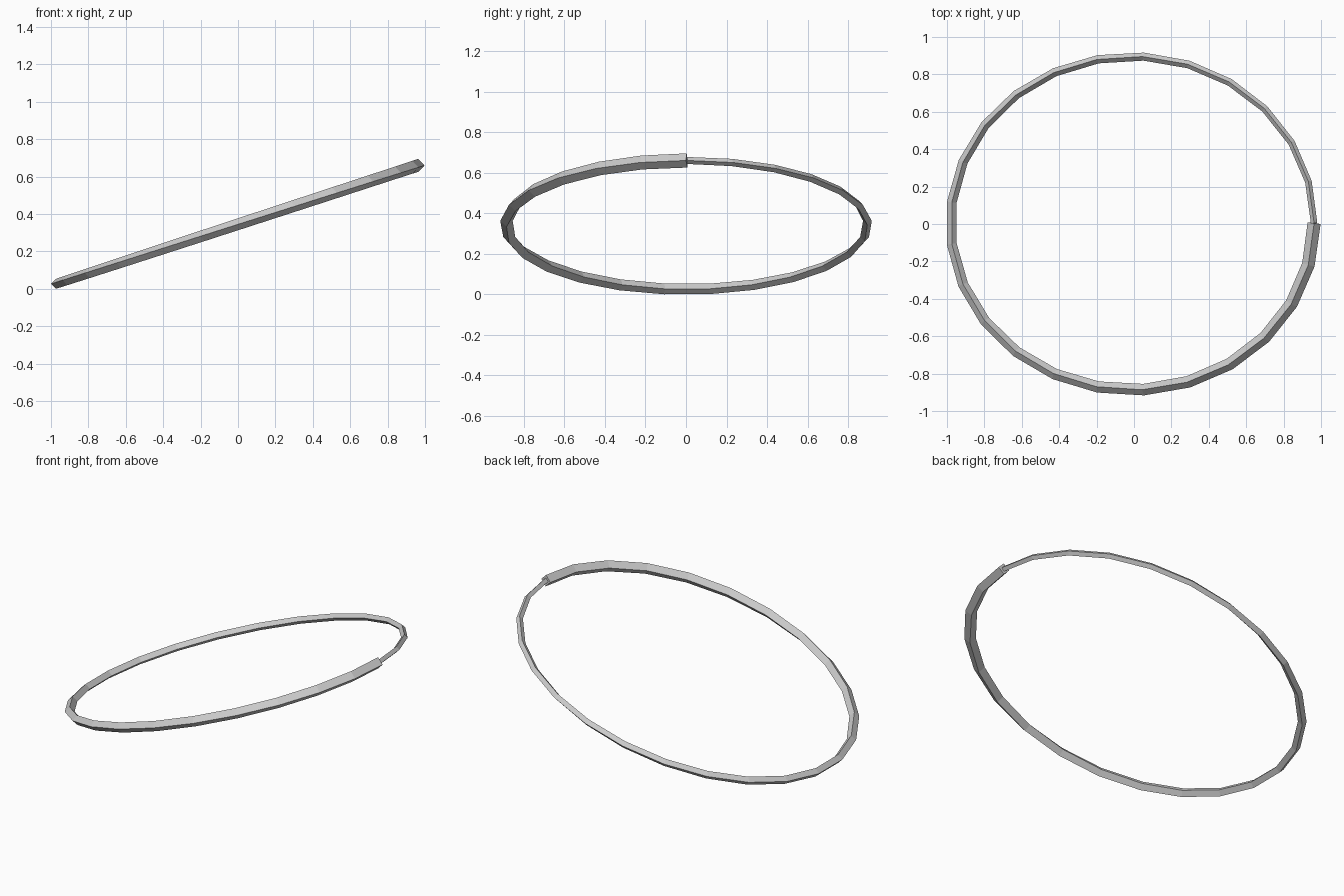
import bpy, bmesh
from math import sin, cos, tau
from mathutils import Vector

if "Cube" in bpy.data.objects:
    bpy.data.objects.remove(bpy.data.objects["Cube"])

STEPS = 25
THIN, THICK = 0.0172, 0.035   # half-width of the diamond section at each end
SLOPE = 0.327

# tilted elliptical path, starting and ending at the high right side
path = []
for i in range(STEPS + 1):
    a = tau * i / STEPS
    x = -0.0094 + 0.9724 * cos(a)
    path.append(Vector((x, 0.0046 + 0.892 * sin(a), 0.66 + SLOPE * (x - 0.963))))

# sweep a growing diamond section along the path
bm = bmesh.new()
rings = []
for i, p in enumerate(path):
    t = (path[min(i + 1, STEPS)] - path[max(i - 1, 0)]).normalized()
    side = t.cross(Vector((0, 0, 1))).normalized()
    up = side.cross(t)
    r = THIN + (THICK - THIN) * i / STEPS
    rings.append([bm.verts.new(p + d * r) for d in (side, up, -side, -up)])

for a, b in zip(rings, rings[1:]):
    for k in range(4):
        n = (k + 1) % 4
        bm.faces.new((a[k], a[n], b[n], b[k]))

# end caps
bm.faces.new(rings[0])
bm.faces.new(rings[-1])
bmesh.ops.recalc_face_normals(bm, faces=bm.faces[:])

# rest the lowest point on the ground
low = min(v.co.z for v in bm.verts)
bmesh.ops.translate(bm, verts=bm.verts[:], vec=(0, 0, -low))

mesh = bpy.data.meshes.new("tapered_ring")
bm.to_mesh(mesh)
bm.free()
bpy.context.collection.objects.link(bpy.data.objects.new("tapered_ring", mesh))
